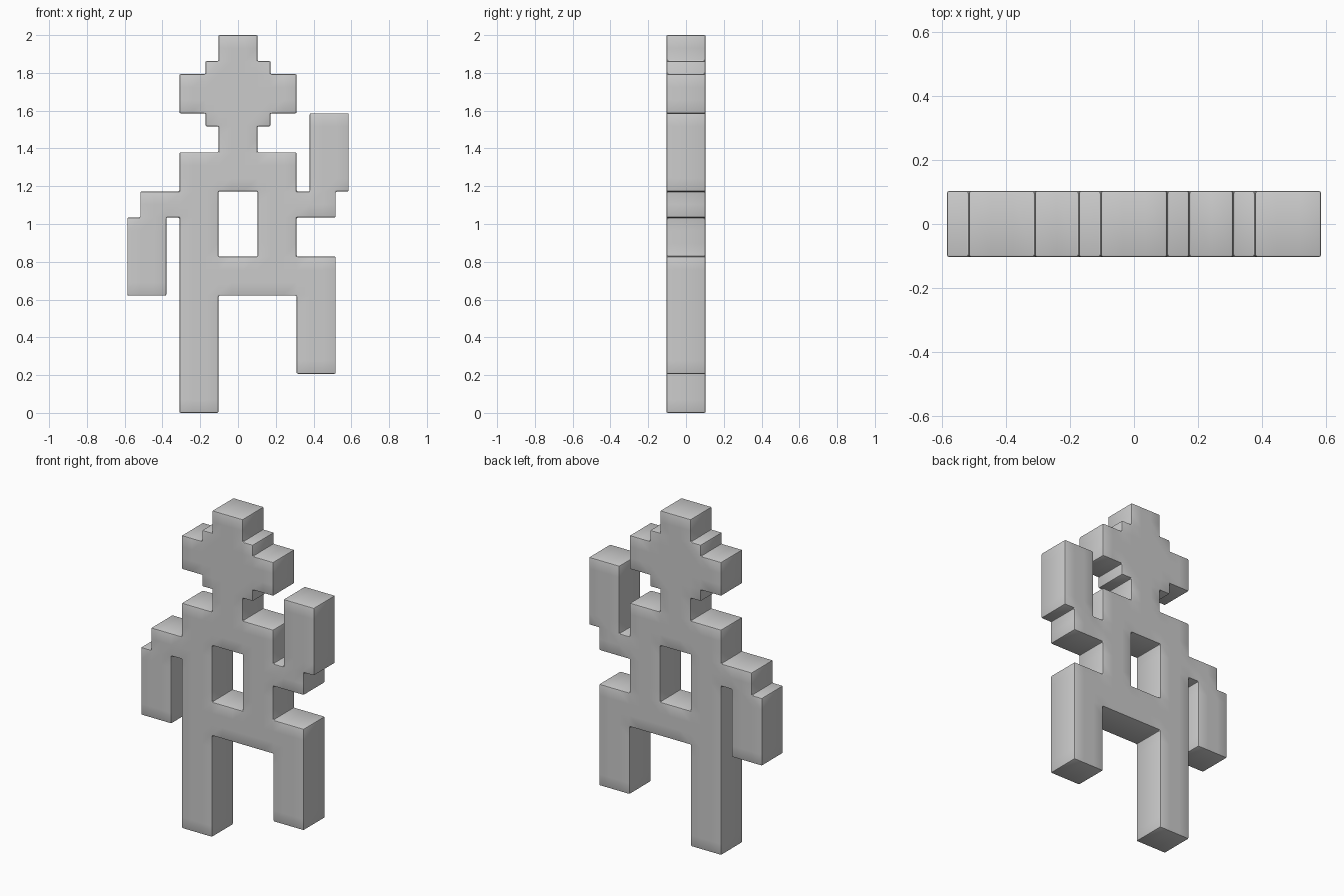
import bpy, bmesh

if "Cube" in bpy.data.objects:
    bpy.data.objects.remove(bpy.data.objects["Cube"])

U = 2 / 29          # one pixel of the blocky figure
HALF_DEPTH = 1.5 * U

# Parts of the figure in pixels: x0, x1, z0, z1
PARTS = {
    "head_crown": (-1.5, 1.5, 27, 29),
    "head_core": (-2.5, 2.5, 22, 27),
    "head_sides": (-4.5, 4.5, 23, 26),
    "neck": (-1.5, 1.5, 20, 22),
    "chest": (-4.5, 4.5, 17, 20),
    "long_leg_and_side": (-4.5, -1.5, 0, 17),
    "other_side": (1.5, 4.5, 12, 17),
    "hips": (-1.5, 4.5, 9, 12),
    "raised_leg": (4.5, 7.5, 3, 12),
    "lowered_upper_arm": (-7.5, -4.5, 15, 17),
    "lowered_forearm": (-8.5, -5.5, 9, 15),
    "raised_upper_arm": (4.5, 7.5, 15, 17),
    "raised_forearm": (5.5, 8.5, 17, 23),
}

# Merge all parts into one set of pixels
cells = set()
for x0, x1, z0, z1 in PARTS.values():
    for i in range(round(x1 - x0)):
        for z in range(z0, z1):
            cells.add((x0 + i, z))

# Flat front sheet, then extrude to the back
bm = bmesh.new()
corners = {}


def corner(x, z):
    if (x, z) not in corners:
        corners[x, z] = bm.verts.new((x * U, -HALF_DEPTH, z * U))
    return corners[x, z]


for x, z in sorted(cells):
    bm.faces.new([corner(x, z), corner(x + 1, z), corner(x + 1, z + 1), corner(x, z + 1)])
back = bmesh.ops.extrude_face_region(bm, geom=bm.faces[:], use_keep_orig=True)["geom"]
for v in back:
    if isinstance(v, bmesh.types.BMVert):
        v.co.y = HALF_DEPTH
bmesh.ops.recalc_face_normals(bm, faces=bm.faces[:])

mesh = bpy.data.meshes.new("blocky_figure")
bm.to_mesh(mesh)
bm.free()
figure = bpy.data.objects.new("blocky_figure", mesh)
bpy.context.collection.objects.link(figure)

# Softened edges
bpy.context.view_layer.objects.active = figure
figure.select_set(True)
bevel = figure.modifiers.new("soft_edges", 'BEVEL')
bevel.width = 0.007
bevel.segments = 2
bevel.limit_method = 'ANGLE'
bpy.ops.object.modifier_apply(modifier=bevel.name)
bpy.ops.object.shade_smooth_by_angle()
